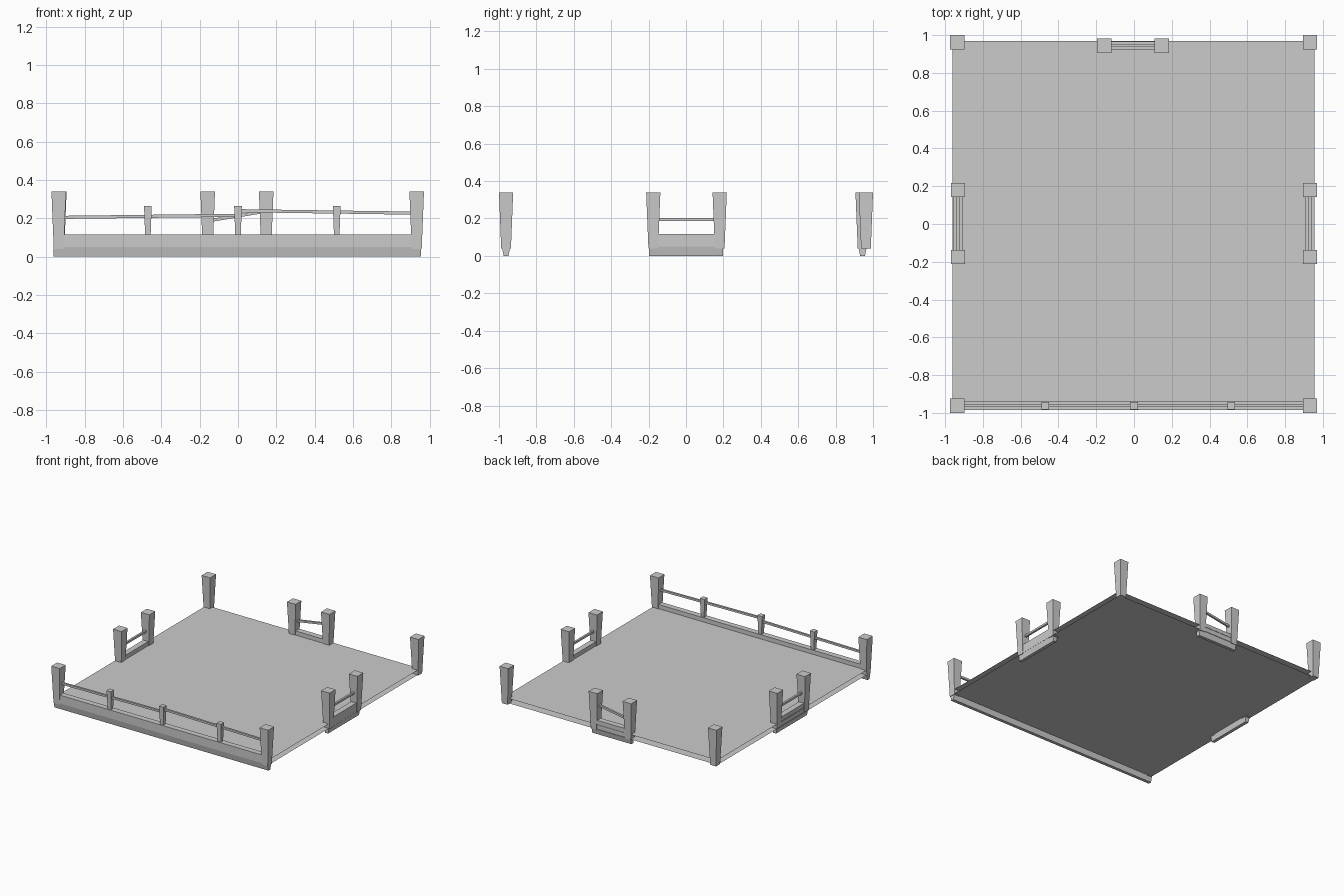
import bpy
from mathutils import Vector

if "Cube" in bpy.data.objects:
    bpy.data.objects.remove(bpy.data.objects["Cube"])

grey = bpy.data.materials.new("plain_grey")
grey.diffuse_color = (0.6, 0.6, 0.6, 1)
grey.use_nodes = True
grey.node_tree.nodes["Principled BSDF"].inputs["Base Color"].default_value = grey.diffuse_color


def make(name, verts, faces):
    mesh = bpy.data.meshes.new(name)
    mesh.from_pydata(verts, [], faces)
    mesh.materials.append(grey)
    obj = bpy.data.objects.new(name, mesh)
    bpy.context.collection.objects.link(obj)
    return obj


def loft(name, rings):
    """Closed solid through rings with equal point counts, wound counterclockwise along the path."""
    n = len(rings[0])
    faces = [tuple(reversed(range(n)))]
    for r in range(len(rings) - 1):
        for i in range(n):
            j = (i + 1) % n
            faces.append((r * n + i, r * n + j, (r + 1) * n + j, (r + 1) * n + i))
    faces.append(tuple(range((len(rings) - 1) * n, len(rings) * n)))
    return make(name, [p for ring in rings for p in ring], faces)


def post(name, x, y, z0, z1, low, high):
    """Square post that widens towards the top."""
    loft(name, [[(x + sx * h, y + sy * h, z)
                 for sx, sy in ((-1, -1), (1, -1), (1, 1), (-1, 1))]
                for z, h in ((z0, low), (z1, high))])


def sweep(name, a, b, profile):
    """Carry a (side, height) profile from a to b."""
    a, b = Vector(a), Vector(b)
    d = (b - a).normalized()
    side = Vector((-d.y, d.x, 0)).normalized()
    # side x up points back along d, so the profile is reversed
    loft(name, [[p + side * s + Vector((0, 0, h)) for s, h in reversed(profile)]
                for p in (a, b)])


CURB = [(-0.013, 0), (0.013, 0), (0.023, 0.05), (0.023, 0.117), (-0.023, 0.117), (-0.023, 0.05)]
RAIL = [(-0.008, -0.008), (0.008, -0.008), (0.008, 0.008), (-0.008, 0.008)]

# Deck: two thin sheets, upper and lower
X0, X1, Y0, Y1 = -0.96, 0.955, -0.965, 0.97
rect = [(X0, Y0), (X1, Y0), (X1, Y1), (X0, Y1)]
make("deck_top", [(x, y, 0.083) for x, y in rect], [(0, 1, 2, 3)])
make("deck_underside", [(x, y, 0.045) for x, y in rect], [(3, 2, 1, 0)])

# Corner posts
for x in (-0.935, 0.932):
    for y in (-0.962, 0.962):
        post("corner_post", x, y, 0.04, 0.34, 0.026, 0.038)

# Front wall: curb, small posts and a rail in two slightly uneven runs
YF = -0.962
sweep("front_curb", (-0.962, YF, 0), (0.955, YF, 0), CURB)
for x in (-0.47, 0.0, 0.515):
    post("front_small_post", x, YF, 0.1, 0.265, 0.014, 0.02)
sweep("front_rail_left", (-0.93, YF, 0.205), (0.0, YF, 0.216), RAIL)
sweep("front_rail_right", (0.0, YF, 0.24), (0.93, YF, 0.227), RAIL)

# Side barriers
for x in (-0.932, 0.932):
    sweep("side_curb", (x, -0.198, 0), (x, 0.198, 0), CURB)
    for y in (-0.175, 0.18):
        post("side_post", x, y, 0.04, 0.34, 0.026, 0.038)
    sweep("side_rail", (x, -0.17, 0.195), (x, 0.17, 0.195), RAIL)

# Back barrier with a tilted rail
YB = 0.944
sweep("back_curb", (-0.18, YB, 0), (0.17, YB, 0), CURB)
for x in (-0.158, 0.147):
    post("back_post", x, YB, 0.04, 0.34, 0.026, 0.038)
sweep("back_rail", (-0.15, YB, 0.188), (0.14, YB, 0.236), RAIL)
